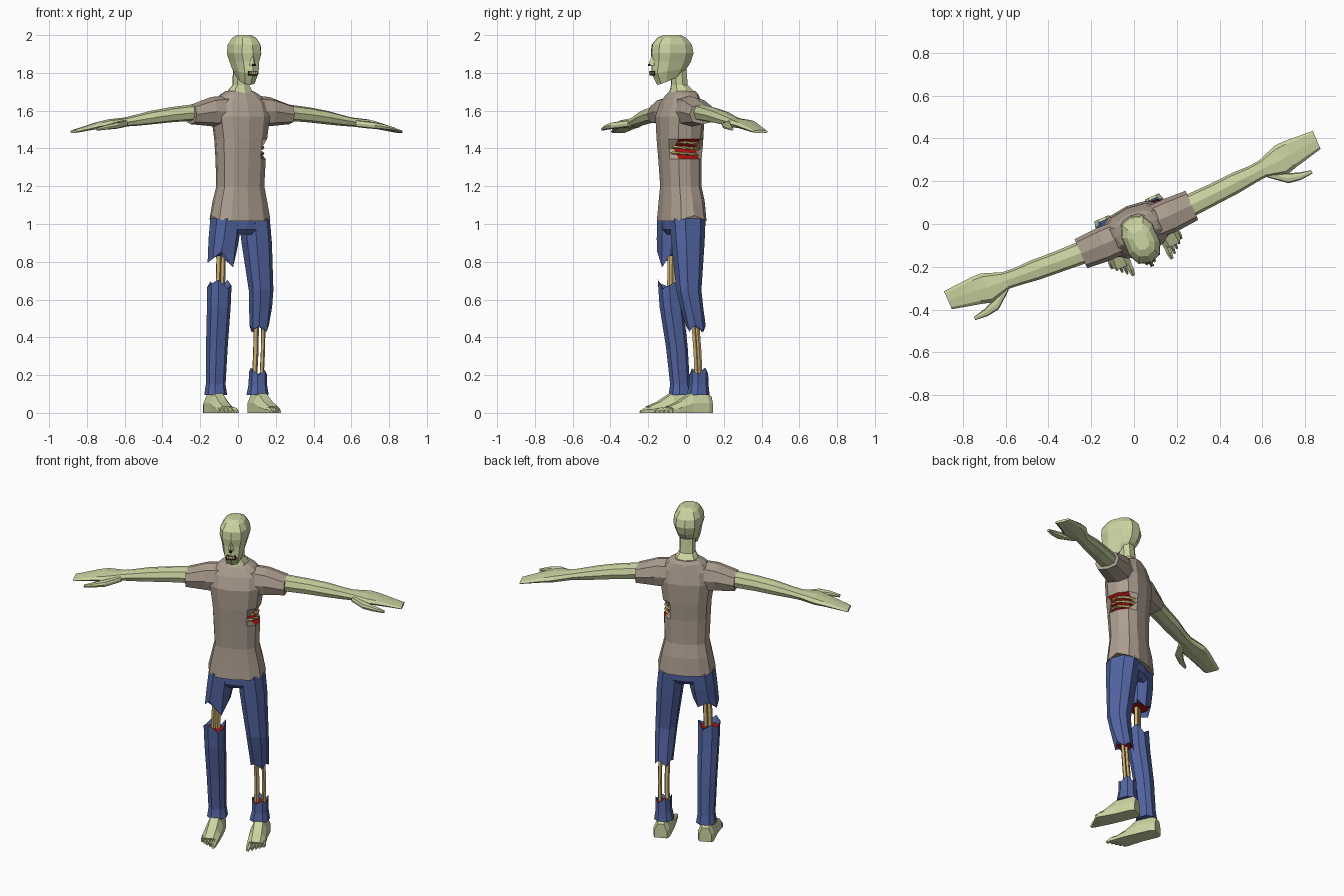
import bpy, bmesh, math
from mathutils import Vector, Matrix

if "Cube" in bpy.data.objects:
    bpy.data.objects.remove(bpy.data.objects["Cube"])

TURN = Matrix.Rotation(math.radians(23.5), 4, 'Z')  # whole figure is turned on its feet


def material(name, r, g, b):
    m = bpy.data.materials.new(name)
    m.diffuse_color = (r, g, b, 1)
    m.use_nodes = True
    m.node_tree.nodes["Principled BSDF"].inputs["Base Color"].default_value = m.diffuse_color
    return m


SKIN = material("pale_green_skin", 0.60, 0.66, 0.36)
SHIRT = material("dusty_brown_cloth", 0.42, 0.345, 0.28)
JEANS = material("blue_denim", 0.085, 0.13, 0.36)
BONE = material("bone", 0.60, 0.43, 0.17)
BLOOD = material("blood_red", 0.45, 0.006, 0.006)
DARK = material("dark_hollow", 0.02, 0.02, 0.015)


def finish(name, bm, mats):
    bmesh.ops.recalc_face_normals(bm, faces=bm.faces)
    bm.transform(TURN)
    me = bpy.data.meshes.new(name)
    bm.to_mesh(me)
    bm.free()
    for m in mats:
        me.materials.append(m)
    ob = bpy.data.objects.new(name, me)
    bpy.context.collection.objects.link(ob)
    return ob


def loft(name, rings, mats, cap_mats=(0, 0), face_rule=None):
    """Skin a list of equal-length point rings and cap both ends."""
    bm = bmesh.new()
    vs = [[bm.verts.new(p) for p in r] for r in rings]
    n = len(rings[0])
    for j in range(len(vs) - 1):
        for i in range(n):
            k = (i + 1) % n
            f = bm.faces.new((vs[j][i], vs[j][k], vs[j + 1][k], vs[j + 1][i]))
            f.material_index = face_rule(j, i) if face_rule else 0
    for r, m in ((vs[0], cap_mats[0]), (vs[-1], cap_mats[1])):
        bm.faces.new(r).material_index = m
    return finish(name, bm, mats)


def bend(v, e):
    return math.copysign(abs(v) ** e, v)


def ring_z(x, y, z, rx, ry, n=8, tilt=0, jag=None, e=0.8, off=0.0):
    """Horizontal boxy ellipse; tilt raises the back, jag shifts single points."""
    pts = []
    for i in range(n):
        a = 2 * math.pi * (i + off) / n
        s = bend(math.sin(a), e)
        dz = tilt * s + (jag[i % len(jag)] if jag else 0)
        pts.append(Vector((x + rx * bend(math.cos(a), e), y + ry * s, z + dz)))
    return pts


def ring_x(side, x, y, hy, z, hz, n=8):
    """Section across an arm."""
    return [Vector((side * x, y + hy * bend(math.cos(2 * math.pi * i / n), 0.75),
                    z + hz * bend(math.sin(2 * math.pi * i / n), 0.75))) for i in range(n)]


def tube(name, pts, r, mat, n=5):
    pts = [Vector(p) for p in pts]
    rings = []
    for i, p in enumerate(pts):
        t = (pts[min(i + 1, len(pts) - 1)] - pts[max(i - 1, 0)]).normalized()
        u = t.cross(Vector((0.3, 1, 0.2))).normalized()
        w = t.cross(u)
        rings.append([p + r * (u * math.cos(2 * math.pi * k / n) + w * math.sin(2 * math.pi * k / n))
                      for k in range(n)])
    return loft(name, rings, [mat])


def box(name, centre, size, mat):
    bm = bmesh.new()
    bmesh.ops.create_cube(bm, size=1)
    bmesh.ops.transform(bm, verts=bm.verts,
                        matrix=Matrix.Translation(centre) @ Matrix.Diagonal((*size, 1)))
    return finish(name, bm, [mat])


# Head and neck
head = [(-.10, 1.765, .042, .066, .028), (-.095, 1.815, .060, .104, .018),
        (-.084, 1.86, .070, .110, 0), (-.080, 1.905, .083, .118, 0),
        (-.082, 1.95, .079, .111, 0), (-.082, 1.985, .058, .080, 0), (-.082, 2.0, .034, .048, 0)]
loft("head", [ring_z(0, y, z, rx, ry, 10, t, None, .8, .5) for y, z, rx, ry, t in head], [SKIN])
loft("neck", [ring_z(0, y, z, r, r * .95, 8) for y, z, r in
              ((-.02, 1.68, .08), (-.028, 1.712, .062), (-.038, 1.735, .046), (-.045, 1.82, .045))], [SKIN])

# Face: nose ridge with hollow below it, mouth with teeth
loft("nose", [ring_z(0, y, z, rx, ry, 4) for y, z, rx, ry in
              ((-.19, 1.84, .016, .026), (-.19, 1.855, .014, .022), (-.188, 1.895, .007, .008))], [SKIN])
box("nose_hollow", (0, -.212, 1.842), (.018, .008, .012), DARK)
box("mouth", (0, -.194, 1.797), (.052, .008, .024), DARK)
for i in range(4):
    box("tooth", (-.018 + i * .012, -.199, 1.801), (.008, .008, .014), BONE)

# Shirt body, with a torn notch folded into the left flank
body = [(1.045, -.025, .165, .115), (1.12, -.025, .147, .108), (1.2, -.03, .128, .098),
        (1.345, -.035, .134, .103), (1.40, -.035, .137, .108), (1.45, -.035, .140, .112),
        (1.57, -.035, .158, .115), (1.64, -.03, .150, .094), (1.685, -.022, .105, .076), (1.705, -.02, .07, .062)]
rings = [ring_z(0, y, z, a, b, 12) for z, y, a, b in body]
for p in rings[0]:
    p.z -= .03 * min(1, abs(p.y + .025) / .09)
for i in (11, 0, 1):
    rings[4][i].x = .06
loft("shirt", rings, [SHIRT, BLOOD], (0, 0),
     lambda j, i: 1 if (j in (3, 4) and i in (11, 0)) else 0)

# Ribs showing through the notch
for z in (1.372, 1.402, 1.43):
    tube("rib", [(.122 * math.cos(a), -.035 + .095 * math.sin(a), z - .008 * math.sin(a))
                 for a in (-1.0, -.6, -.2, .2, .6, 1.0)], .009, BONE)

# Sleeves, arms and mitten hands with thumbs
SLEEVE = [(.09, -.03, .08, 1.595, .085), (.17, -.03, .082, 1.595, .077), (.283, -.028, .074, 1.58, .052)]
ARM = [(.22, -.028, .055, 1.595, .045), (.4, -.02, .05, 1.578, .04), (.51, -.013, .049, 1.563, .036),
       (.6, -.008, .042, 1.548, .029), (.655, -.003, .042, 1.540, .024), (.75, 0, .074, 1.530, .024),
       (.80, .008, .067, 1.522, .019), (.94, .02, .046, 1.489, .008)]
THUMB = [(.66, -.03, .02, 1.532, .018), (.74, -.088, .026, 1.522, .018),
         (.80, -.104, .018, 1.514, .014), (.86, -.108, .008, 1.502, .008)]
for side in (-1, 1):
    for name, table, mat in (("sleeve", SLEEVE, SHIRT), ("arm", ARM, SKIN), ("thumb", THUMB, SKIN)):
        loft(name, [ring_x(side, *row) for row in table], [mat])

# Trouser seat
loft("trouser_seat", [ring_z(0, -.027, z, a, b, 12) for z, a, b in
                      ((.945, .12, .07), (.97, .158, .092), (1.1, .142, .098))], [JEANS])


def leg(name, rows, top_jag=None, bottom_jag=None):
    """Trouser tube; torn ends get a ragged rim and a sunken bloody cap."""
    rings = [ring_z(x, y, z, rx, ry, 8, off=.5) for x, y, z, rx, ry in rows]
    for end, jag, d in ((0, top_jag, -.015), (-1, bottom_jag, .015)):
        if jag:
            x, y, z, rx, ry = rows[end]
            rim = ring_z(x, y, z, rx, ry, 8, jag=jag, off=.5)
            sunk = ring_z(x, y, z + d, rx * .85, ry * .85, 8, off=.5)
            if end == 0:
                rings[:1] = [sunk, rim]
            else:
                rings[-1:] = [rim, sunk]
    loft(name, rings, [JEANS, BLOOD], (1 if top_jag else 0, 1 if bottom_jag else 0))


# Legs: right one torn at the thigh, left one torn at the shin
leg("right_thigh_trouser", [(-.082, -.027, 1.03, .075, .095), (-.095, -.03, .92, .075, .088),
                            (-.108, -.035, .815, .072, .075)],
    bottom_jag=(.03, -.01, .025, -.02, .0, .04, -.045, .03))
leg("right_shin_trouser", [(-.125, -.04, .675, .062, .06), (-.124, -.03, .56, .06, .06),
                           (-.122, 0, .35, .055, .055), (-.121, .018, .15, .050, .050), (-.121, .018, .095, .058, .058)],
    top_jag=(.03, -.02, .02, -.01, .01, .03, -.02, .0))
leg("left_leg_trouser", [(.082, -.027, 1.03, .075, .095), (.095, -.03, .9, .075, .086),
                         (.118, -.035, .65, .062, .064), (.122, -.02, .56, .058, .058), (.124, .003, .44, .05, .05)],
    bottom_jag=(-.01, .02, -.015, .025, .0, .02, -.01, .03))
leg("left_cuff", [(.124, .02, .215, .045, .048), (.123, .02, .15, .046, .05), (.121, .018, .095, .056, .058)],
    top_jag=(.02, -.01, .025, .0, .02, -.015, .01, -.01))

# Exposed bones
for dx in (-.012, .012):
    tube("thigh_bone", [(-.113 + dx, -.035, .86), (-.116 + dx, -.037, .76), (-.12 + dx, -.037, .64)], .015, BONE)
for x, r in ((.105, .015), (.146, .012)):
    tube("shin_bone", [(x, .0, .48), (x + .002, .012, .32), (x - .002, .02, .18)], r, BONE)

# Bare feet: wedge along the sole plus five toes
FOOT = [(.085, .128, .036, .085), (.06, .127, .046, .105), (-.03, .126, .047, .105),
        (-.10, .130, .050, .06), (-.165, .134, .050, .033)]
for side in (-1, 1):
    loft("foot", [[Vector((side * (cx + w * u), y + (.03 if i in (1, 2) and y < -.15 else 0), h * v))
                   for i, (u, v) in enumerate(((-1, 0), (1, 0), (1, .5), (.5, 1), (-.5, 1), (-1, .5)))]
                  for y, cx, w, h in FOOT], [SKIN])
    for i in range(5):
        w = .013 if i == 0 else .008
        x = .098 if i == 0 else .102 + i * .0185
        y = -.155 + i * .009
        tip = y - .066 + i * .008
        loft("toe", [[Vector((side * (x + w * k * u), yy, v * h))
                      for u, v in ((-1, 0), (1, 0), (1, .6), (0, 1), (-1, .6))]
                     for yy, k, h in ((y, 1, .032), ((y + tip) / 2, 1.05, .03), (tip, .6, .014))], [SKIN])
